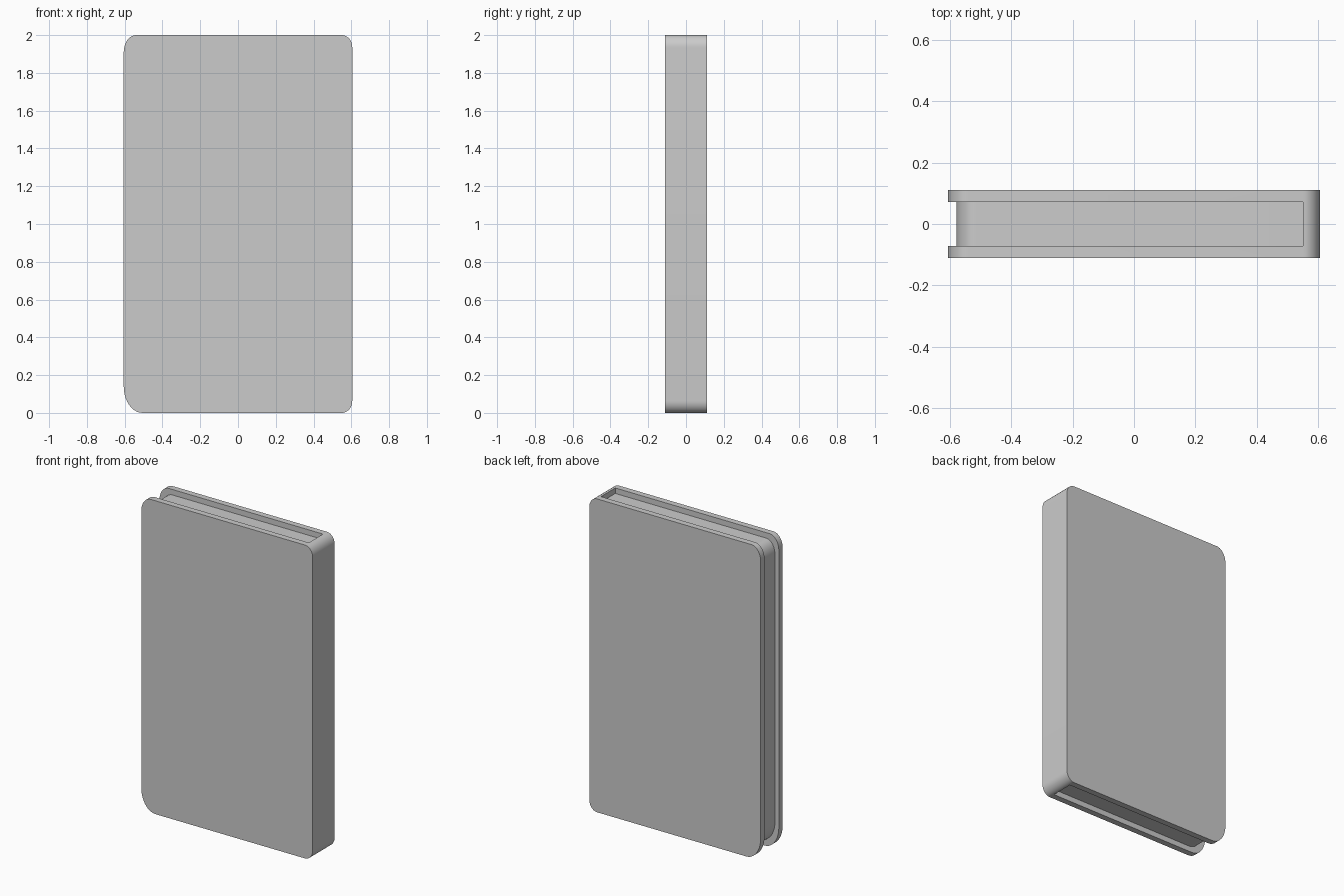
import bpy, bmesh, math

if "Cube" in bpy.data.objects:
    bpy.data.objects.remove(bpy.data.objects["Cube"])

HALF_W, HEIGHT = 0.605, 2.0
HALF_T, HALF_PAGES = 0.111, 0.072     # outer half thickness, page block half thickness
SPINE_X = 0.55                        # pages end here, spine begins
PAGE_LEFT, PAGE_GAP = -0.578, 0.035   # fore edge position, recess at head and tail
STEPS = 10


def corner(sx, top, rx, rz, start):
    """Quarter-ellipse corner, swept counter-clockwise from the start angle."""
    cx = sx * (HALF_W - rx)
    cz = HEIGHT - rz if top else rz
    angles = [math.radians(start + 90 * i / STEPS) for i in range(STEPS + 1)]
    return [(cx + rx * math.cos(a), cz + rz * math.sin(a)) for a in angles]


# Outline: the open edges first (head, fore edge, tail), then the spine
spine_r = HALF_W - SPINE_X
top_right = corner(1, True, spine_r, 0.065, 0)
bottom_right = corner(1, False, spine_r, 0.065, 270)
open_edge = ([top_right[-1]] + corner(-1, True, 0.065, 0.09, 90)
             + corner(-1, False, 0.10, 0.14, 180) + [bottom_right[0]])
outline = open_edge + bottom_right[1:] + top_right[:-1]
n, last = len(outline), len(open_edge) - 1

# Page edges: the open outline pulled inwards, keeping the spine end in line
sx = (SPINE_X - PAGE_LEFT) / (SPINE_X + HALF_W)
sz = 1 - PAGE_GAP
pages = [(SPINE_X + (x - SPINE_X) * sx, 1 + (z - 1) * sz) for x, z in open_edge]

bm = bmesh.new()


def ring(points, y):
    return [bm.verts.new((x, y, z)) for x, z in points]


def strip(a, b, first, end):
    for i in range(first, end):
        j = (i + 1) % len(a)
        bm.faces.new((a[i], a[j], b[j], b[i]))


front, front_in, back_in, back = [
    ring(outline, y) for y in (-HALF_T, -HALF_PAGES, HALF_PAGES, HALF_T)]
page_front, page_back = ring(pages, -HALF_PAGES), ring(pages, HALF_PAGES)

# Cover boards
bm.faces.new(front)
bm.faces.new(back)
strip(front, front_in, 0, n)
strip(back_in, back, 0, n)
# Spine
strip(front_in, back_in, last, n)
# Inner lips of the boards, recessed page edges, and spine ends of the groove
strip(front_in, page_front, 0, last)
strip(page_front, page_back, 0, last)
strip(page_back, back_in, 0, last)
for i in (0, last):
    bm.faces.new((front_in[i], page_front[i], page_back[i], back_in[i]))

bmesh.ops.recalc_face_normals(bm, faces=bm.faces[:])
mesh = bpy.data.meshes.new("book")
bm.to_mesh(mesh)
bm.free()
book = bpy.data.objects.new("book", mesh)
bpy.context.collection.objects.link(book)
bpy.context.view_layer.objects.active = book
book.select_set(True)
bpy.ops.object.shade_smooth_by_angle(angle=math.radians(30))
